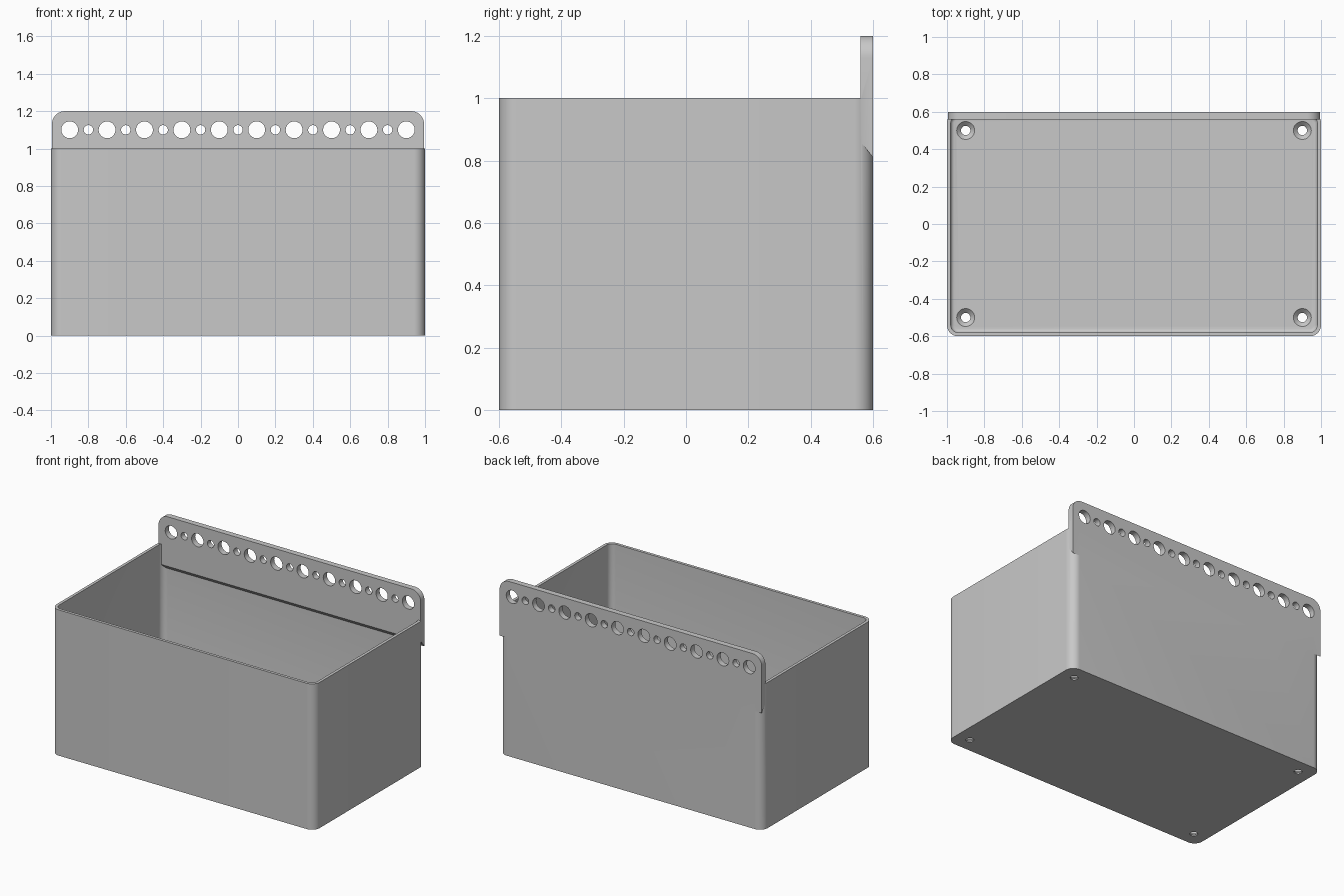
import bpy, bmesh
from math import sin, cos, pi, radians

cube = bpy.data.objects.get("Cube")
if cube:
    bpy.data.objects.remove(cube, do_unlink=True)

grey = bpy.data.materials.new("light_grey")
grey.use_nodes = True
COLOR = (0.58, 0.58, 0.58, 1)
grey.diffuse_color = COLOR
grey.node_tree.nodes["Principled BSDF"].inputs["Base Color"].default_value = COLOR

HALF_X, HALF_Y, HEIGHT = 1.0, 0.6, 1.0
CORNER, WALL, FLOOR = 0.06, 0.02, 0.03


def make_object(name, bm):
    bmesh.ops.recalc_face_normals(bm, faces=bm.faces)
    mesh = bpy.data.meshes.new(name)
    bm.to_mesh(mesh)
    bm.free()
    mesh.materials.append(grey)
    obj = bpy.data.objects.new(name, mesh)
    bpy.context.collection.objects.link(obj)
    return obj


def rounded_rect(inset, steps=10):
    """Outline of the tray, moved inwards by inset."""
    r = CORNER - inset
    cx, cy = HALF_X - CORNER, HALF_Y - CORNER
    points = []
    for quarter, (sx, sy) in enumerate([(1, 1), (-1, 1), (-1, -1), (1, -1)]):
        for i in range(steps + 1):
            a = (quarter + i / steps) * pi / 2
            points.append((sx * cx + r * cos(a), sy * cy + r * sin(a)))
    return points


def loft(bm, rings):
    """Skin a list of equal point rings and cap both ends."""
    loops = [[bm.verts.new(p) for p in ring] for ring in rings]
    n = len(loops[0])
    for a, b in zip(loops, loops[1:]):
        for i in range(n):
            j = (i + 1) % n
            bm.faces.new((a[i], a[j], b[j], b[i]))
    bm.faces.new(loops[0])
    bm.faces.new(loops[-1])


def combine(target, other, operation):
    mod = target.modifiers.new(operation, 'BOOLEAN')
    mod.operation = operation
    mod.solver = 'EXACT'
    mod.object = other
    bpy.context.view_layer.objects.active = target
    bpy.ops.object.modifier_apply(modifier=mod.name)
    bpy.data.objects.remove(other, do_unlink=True)


# Open tray: outer wall, rim, inner wall, small fillet at the floor
levels = [(0, 0), (0, HEIGHT), (WALL, HEIGHT)]
FILLET = 0.02
for i in range(5):
    a = i / 4 * pi / 2
    levels.append((WALL + FILLET * (1 - cos(a)), FLOOR + FILLET * (1 - sin(a))))
bm = bmesh.new()
loft(bm, [[(x, y, z) for x, y in rounded_rect(inset)] for inset, z in levels])
tray = make_object("tray", bm)

# Mounting plate: rounded top corners, sloping underside
PLATE_X, PLATE_TOP, PLATE_R = 0.995, 1.2, 0.07
FRONT_Y, BACK_Y = 0.56, 0.6


def plate_outline(y, bottom):
    points = [(-PLATE_X, y, bottom), (PLATE_X, y, bottom)]
    for side, start in ((1, 0), (-1, pi / 2)):
        for i in range(11):
            a = start + i / 10 * pi / 2
            points.append((side * (PLATE_X - PLATE_R) + PLATE_R * cos(a), y,
                           PLATE_TOP - PLATE_R + PLATE_R * sin(a)))
    return points


bm = bmesh.new()
loft(bm, [plate_outline(FRONT_Y, 0.86), plate_outline(BACK_Y, 0.81)])
plate = make_object("mounting_plate", bm)


def circle(x, y, z, r, axis, n=32):
    ring = []
    for i in range(n):
        u, v = r * cos(2 * pi * i / n), r * sin(2 * pi * i / n)
        ring.append((x + u, y, z + v) if axis == 'Y' else (x + u, y + v, z))
    return ring


# Row of alternating large and small holes through the plate
bm = bmesh.new()
for i in range(19):
    x = -0.9 + 0.1 * i
    r = 0.025 if i % 2 else 0.045
    loft(bm, [circle(x, y, 1.1, r, 'Y') for y in (0.5, 0.7)])
combine(plate, make_object("plate_hole_cutter", bm), 'DIFFERENCE')

# Countersunk screw holes in the floor corners
bm = bmesh.new()
for x in (-0.9, 0.9):
    for y in (-0.5, 0.5):
        loft(bm, [circle(x, y, z, r, 'Z') for z, r in
                  ((-0.05, 0.025), (0.008, 0.025), (FLOOR, 0.048), (0.1, 0.048))])
combine(tray, make_object("screw_hole_cutter", bm), 'DIFFERENCE')

# Join into one solid and smooth the rounded areas
combine(tray, plate, 'UNION')
tray.name = "tray_with_mounting_plate"
bpy.ops.object.select_all(action='DESELECT')
tray.select_set(True)
bpy.context.view_layer.objects.active = tray
bpy.ops.object.shade_smooth_by_angle(angle=radians(30))
